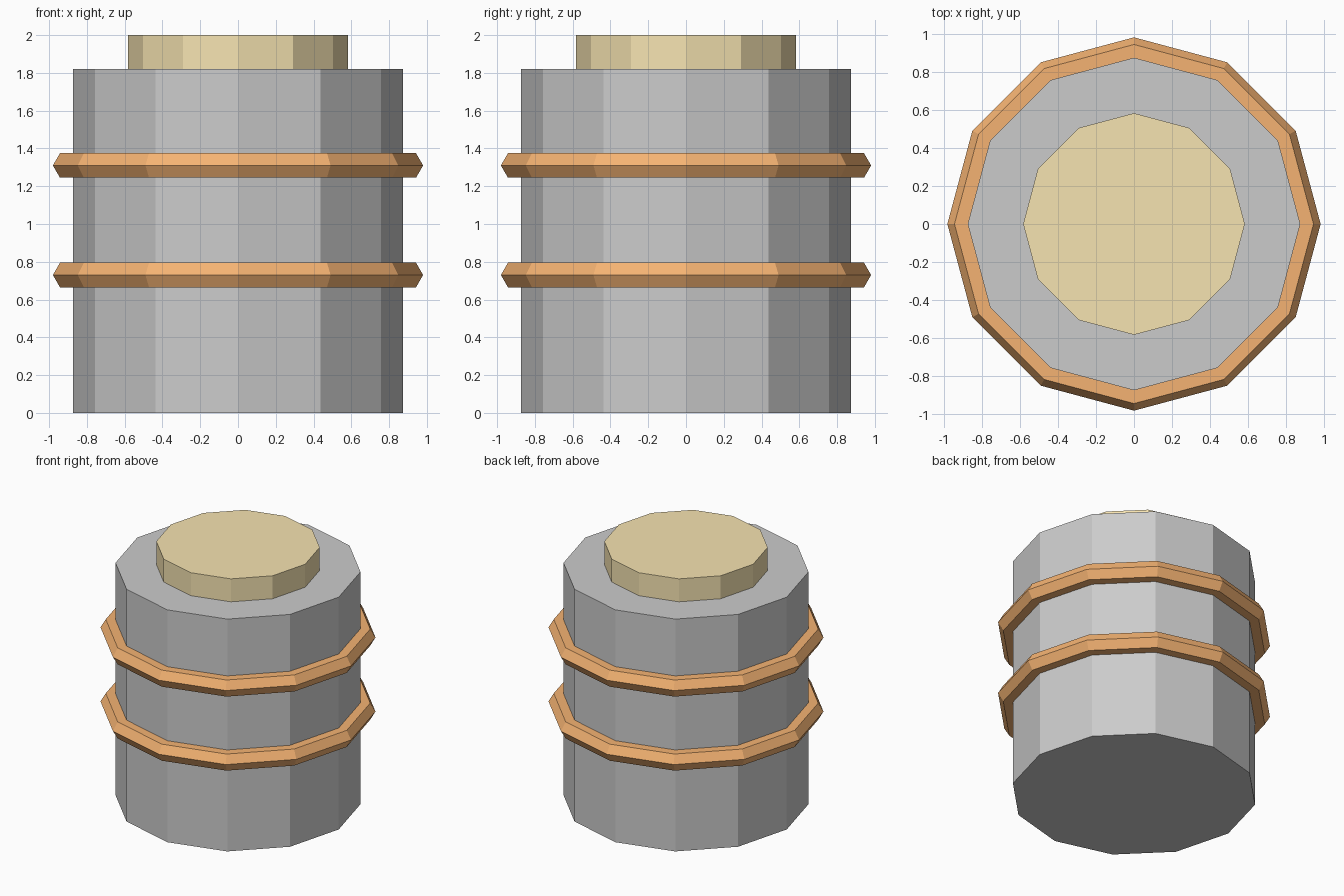
import bpy

if "Cube" in bpy.data.objects:
    bpy.data.objects.remove(bpy.data.objects["Cube"])

SIDES = 12


def material(name, color):
    mat = bpy.data.materials.new(name)
    mat.diffuse_color = (*color, 1)
    mat.use_nodes = True
    mat.node_tree.nodes["Principled BSDF"].inputs["Base Color"].default_value = mat.diffuse_color
    return mat


def drum(name, radius, z0, z1, mat=None):
    bpy.ops.mesh.primitive_cylinder_add(vertices=SIDES, radius=radius, depth=z1 - z0,
                                        location=(0, 0, (z0 + z1) / 2))
    finish(name, mat)


def hoop(name, z, mat):
    bpy.ops.mesh.primitive_torus_add(major_segments=SIDES, minor_segments=6,
                                     major_radius=0.905, minor_radius=0.075,
                                     location=(0, 0, z))
    finish(name, mat)


def finish(name, mat):
    obj = bpy.context.object
    obj.name = name
    if mat:
        obj.data.materials.append(mat)
    for face in obj.data.polygons:
        face.use_smooth = False


orange = material("orange", (0.91, 0.45, 0.17))
gold = material("gold", (0.92, 0.77, 0.44))

# Grey canister body
drum("body", 0.873, 0, 1.82)

# Raised lid
drum("lid", 0.582, 1.82, 2.0, gold)

# Two hexagonal-section bands
hoop("lower_band", 0.73, orange)
hoop("upper_band", 1.31, orange)
